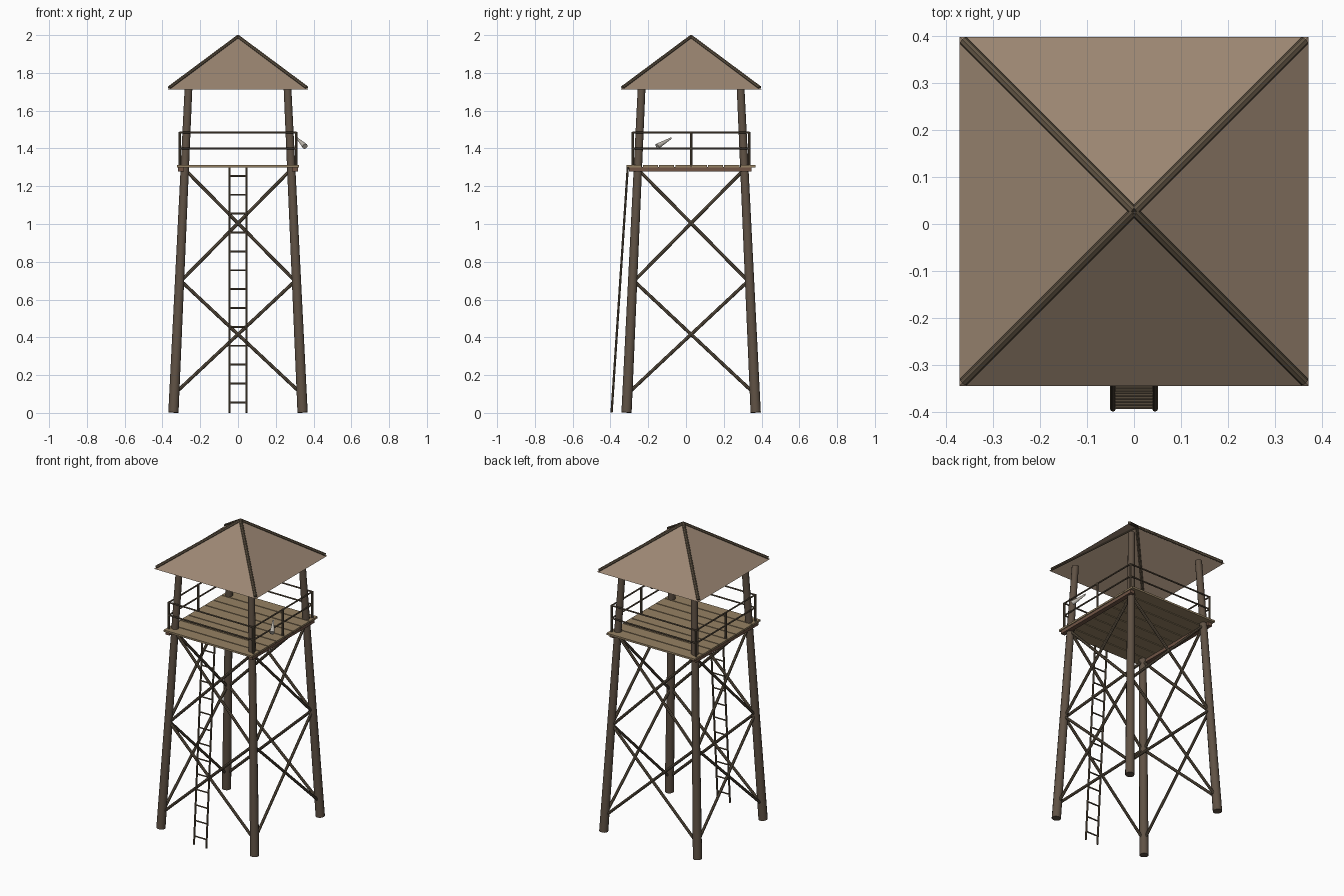
import bpy, bmesh
from math import pi, sqrt
from mathutils import Vector

if "Cube" in bpy.data.objects:
    bpy.data.objects.remove(bpy.data.objects["Cube"])

CY = 0.027  # tower centre in y (the ladder sticks out in front)


def material(name, rgb):
    m = bpy.data.materials.new(name)
    m.diffuse_color = (*rgb, 1)
    m.use_nodes = True
    m.node_tree.nodes["Principled BSDF"].inputs["Base Color"].default_value = m.diffuse_color
    return m


LOG = material("dark_wood", (0.115, 0.083, 0.058))
POLE = material("pole_wood", (0.12, 0.09, 0.058))
PLANK = material("plank_wood", (0.30, 0.22, 0.125))
BEAM = material("beam_wood", (0.16, 0.09, 0.06))
ROOF = material("roof_brown", (0.33, 0.24, 0.17))
METAL = material("pale_grey", (0.50, 0.47, 0.42))


def pole(name, a, b, r1, r2=None, sides=8, mat=POLE):
    """Straight round bar from a to b, optionally tapered."""
    a, b = Vector(a), Vector(b)
    d = b - a
    bpy.ops.mesh.primitive_cone_add(vertices=sides, radius1=r1, radius2=r1 if r2 is None else r2,
                                    depth=d.length, location=(a + b) / 2)
    o = bpy.context.object
    o.rotation_euler = d.to_track_quat('Z', 'Y').to_euler()
    o.name = name
    o.data.materials.append(mat)
    return o


def box(name, loc, size, mat):
    bpy.ops.mesh.primitive_cube_add(size=1, location=loc)
    o = bpy.context.object
    o.scale = size
    o.name = name
    o.data.materials.append(mat)
    return o


CORNERS = [(-1, -1), (1, -1), (1, 1), (-1, 1)]
SIDES = [(CORNERS[i], CORNERS[(i + 1) % 4]) for i in range(4)]


def leg_point(c, z):
    h = 0.342 - 0.0465 * z
    return (c[0] * h, CY + c[1] * h, z)


# Four leaning, tapered legs
for c in CORNERS:
    o = pole("leg", leg_point(c, 0.002), leg_point(c, 1.735), 0.028, 0.021, 12, LOG)
    bpy.ops.object.shade_smooth_by_angle()

# Two tiers of cross braces on each side
for a, b in SIDES:
    for z0, z1 in ((0.10, 0.705), (0.69, 1.29)):
        pole("cross_brace", leg_point(a, z0), leg_point(b, z1), 0.009)
        pole("cross_brace", leg_point(b, z0), leg_point(a, z1), 0.009)

# Platform: two beams carrying planks
for s in (-1, 1):
    box("platform_beam", (s * 0.302, CY - 0.005, 1.29), (0.03, 0.65, 0.022), BEAM)
N, DEPTH = 8, 0.69
for i in range(N):
    y = CY - DEPTH / 2 + (i + 0.5) * DEPTH / N
    box("floor_plank", (0, y, 1.306), (0.644, DEPTH / N - 0.006, 0.012), PLANK)

# Railing posts and rails
R = 0.308
for c in CORNERS:
    pole("railing_post", (c[0] * R, CY + c[1] * R, 1.30), (c[0] * R, CY + c[1] * R, 1.487), 0.007)
for s in (-1, 1):
    pole("railing_middle_post", (s * R, CY, 1.30), (s * R, CY, 1.487), 0.007)
for a, b in SIDES:
    for z in (1.40, 1.484):
        pole("handrail", (a[0] * R, CY + a[1] * R, z), (b[0] * R, CY + b[1] * R, z), 0.005)

# Ladder leaning on the front edge
foot, top = Vector((0, -0.394, 0.001)), Vector((0, -0.308, 1.305))
for s in (-1, 1):
    off = Vector((s * 0.045, 0, 0))
    pole("ladder_rail", foot + off, top + off, 0.006)
for i in range(13):
    p = foot.lerp(top, (0.055 + 0.1 * i) / 1.305)
    off = Vector((0.045, 0, 0))
    pole("ladder_rung", p - off, p + off, 0.005, sides=6)

# Hipped roof: open four-sided shell
EAVE, APEX, HALF = 1.713, 1.992, 0.372
bm = bmesh.new()
tip = bm.verts.new((0, CY, APEX))
rim = [bm.verts.new((x * HALF, CY + y * HALF, EAVE)) for x, y in CORNERS]
for i in range(4):
    bm.faces.new((rim[i], rim[(i + 1) % 4], tip))
me = bpy.data.meshes.new("roof")
bm.to_mesh(me)
bm.free()
roof = bpy.data.objects.new("roof", me)
me.materials.append(ROOF)
bpy.context.collection.objects.link(roof)

# Poles along the roof hips
for x, y in CORNERS:
    pole("roof_hip_pole", (0, CY, APEX), (x * 0.363, CY + y * 0.363, EAVE + 0.009), 0.01)

# Small tapered lamp hung on the right railing
pole("lamp", (0.312, -0.078, 1.455), (0.355, -0.152, 1.411), 0.004, 0.015, 12, METAL)
